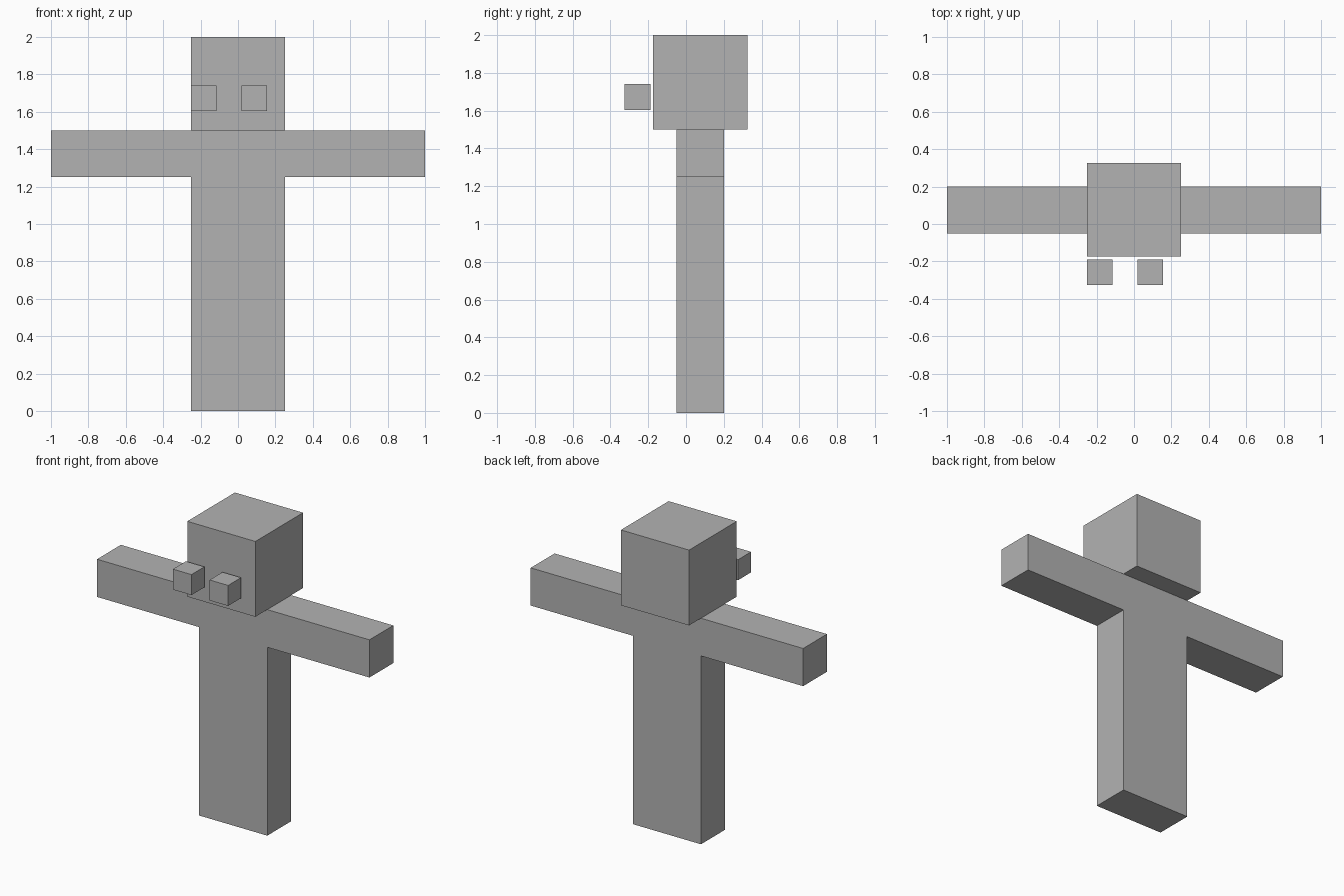
import bpy
import bmesh

if "Cube" in bpy.data.objects:
    bpy.data.objects.remove(bpy.data.objects["Cube"])

grey = bpy.data.materials.new("plain grey")
grey.diffuse_color = (0.45, 0.45, 0.45, 1)
grey.use_nodes = True
grey.node_tree.nodes["Principled BSDF"].inputs["Base Color"].default_value = grey.diffuse_color


def add_object(name, bm):
    bmesh.ops.recalc_face_normals(bm, faces=bm.faces)
    mesh = bpy.data.meshes.new(name)
    bm.to_mesh(mesh)
    bm.free()
    mesh.materials.append(grey)
    obj = bpy.data.objects.new(name, mesh)
    bpy.context.collection.objects.link(obj)


def add_cube(name, size, center):
    bm = bmesh.new()
    bmesh.ops.create_cube(bm, size=size)
    bmesh.ops.translate(bm, verts=bm.verts, vec=center)
    add_object(name, bm)


# Torso and outstretched arms: one T-shaped profile, extruded front to back
half = [(0.25, 0), (0.25, 1.25), (1, 1.25), (1, 1.5)]
profile = half + [(-x, z) for x, z in reversed(half)]
bm = bmesh.new()
front = bm.faces.new([bm.verts.new((x, -0.05, z)) for x, z in profile])
result = bmesh.ops.extrude_face_region(bm, geom=[front], use_keep_orig=True)
moved = [g for g in result["geom"] if isinstance(g, bmesh.types.BMVert)]
bmesh.ops.translate(bm, verts=moved, vec=(0, 0.25, 0))
add_object("torso_and_arms", bm)

# Head, set slightly proud of the torso on both sides
add_cube("head", 0.5, (0, 0.075, 1.75))

# Eyes, floating just in front of the face and offset to one side
for name, x in (("eye_right", -0.182), ("eye_left", 0.087)):
    add_cube(name, 0.136, (x, -0.257, 1.672))
